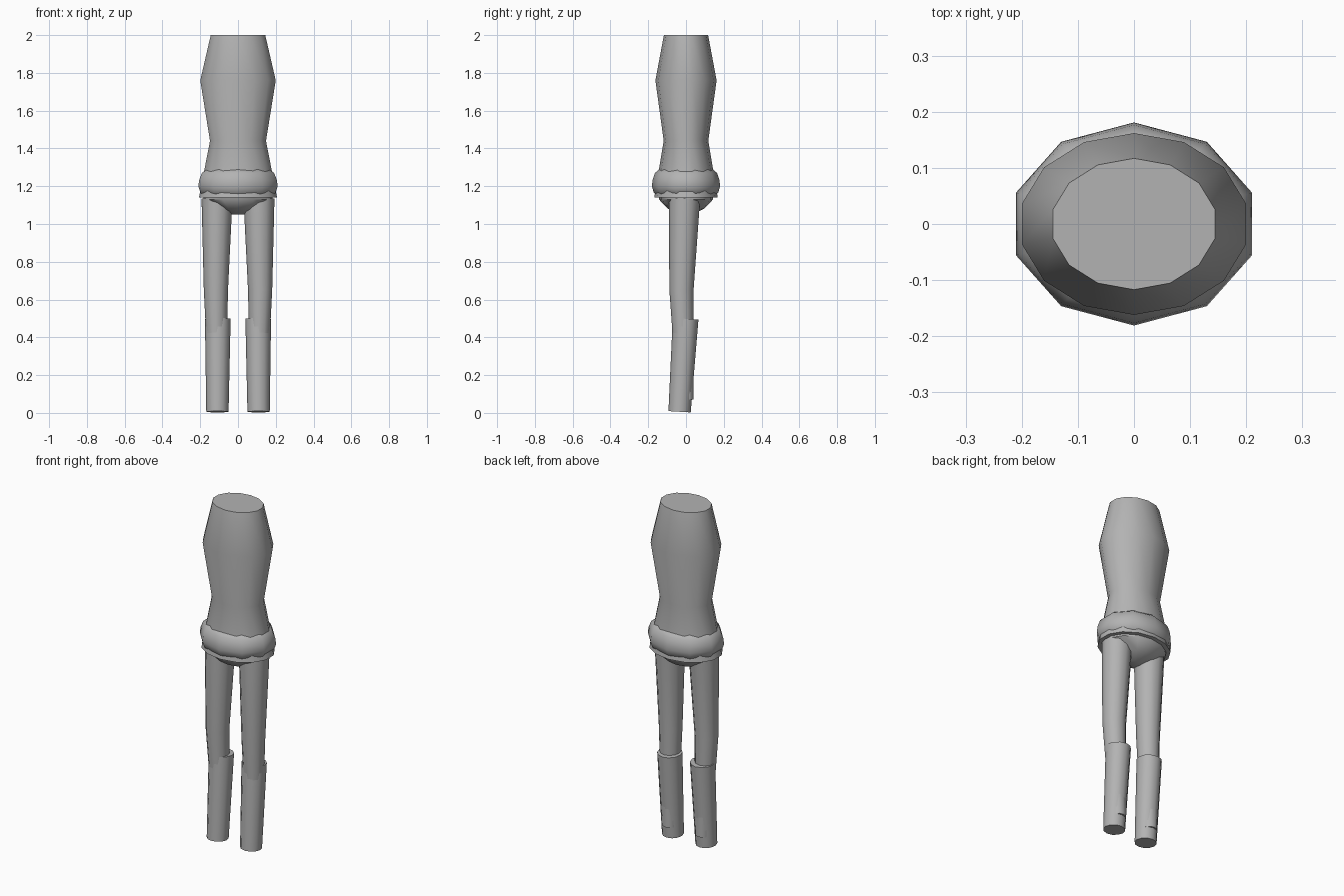
import bpy, bmesh, math

if "Cube" in bpy.data.objects:
    bpy.data.objects.remove(bpy.data.objects["Cube"])

grey = bpy.data.materials.new("plain grey")
grey.diffuse_color = (0.45, 0.45, 0.45, 1)
grey.use_nodes = True
grey.node_tree.nodes["Principled BSDF"].inputs["Base Color"].default_value = grey.diffuse_color


def loft(name, sides, rings, cap=True, tilt=0.0):
    """Skin elliptical rings (cx, cy, z, rx, ry); tilt slopes rings in y."""
    bm = bmesh.new()
    loops = []
    for cx, cy, z, rx, ry in rings:
        loop = []
        for i in range(sides):
            a = 2 * math.pi * i / sides
            dy = ry * math.cos(a)
            loop.append(bm.verts.new((cx + rx * math.sin(a), cy + dy, z + tilt * dy)))
        loops.append(loop)
    for lo, hi in zip(loops, loops[1:]):
        for i in range(sides):
            j = (i + 1) % sides
            bm.faces.new((lo[i], lo[j], hi[j], hi[i]))
    if cap:
        bm.faces.new(loops[0])
        bm.faces.new(loops[-1])
    bmesh.ops.recalc_face_normals(bm, faces=bm.faces)
    me = bpy.data.meshes.new(name)
    bm.to_mesh(me)
    bm.free()
    me.materials.append(grey)
    ob = bpy.data.objects.new(name, me)
    bpy.context.collection.objects.link(ob)
    bpy.ops.object.select_all(action='DESELECT')
    ob.select_set(True)
    bpy.context.view_layer.objects.active = ob
    bpy.ops.object.shade_smooth_by_angle(angle=math.radians(45))
    return ob


# Torso: flared hip, narrow waist, wide chest, flat top
loft("torso", 14, [
    (0, 0, 1.14, 0.212, 0.168),
    (0, 0, 1.44, 0.152, 0.118),
    (0, 0, 1.76, 0.205, 0.162),
    (0, 0, 2.00, 0.148, 0.117)])

# Padded band around the hips, ends sunk into the torso
loft("hip_band", 10, [(0, 0, z, 0.221 * s, 0.181 * s) for z, s in
     ((1.15, 0.85), (1.165, 0.94), (1.20, 1.0), (1.235, 0.975), (1.27, 0.91), (1.29, 0.78))])

# Pelvis: shallow bowl under the torso
loft("pelvis", 14, [
    (0, 0, 1.05, 0.03, 0.03),
    (0, 0, 1.08, 0.115, 0.095),
    (0, 0, 1.13, 0.188, 0.143),
    (0, 0, 1.20, 0.190, 0.145)])

for side, sx in (("left", 1), ("right", -1)):
    # Leg: tapers to the knee and runs down through the boot
    loft(side + "_leg", 12, [
        (sx * 0.108, -0.003, 0.07, 0.043, 0.043),
        (sx * 0.117, -0.024, 0.65, 0.064, 0.064),
        (sx * 0.111, -0.008, 1.135, 0.082, 0.083)])
    # Boot: leaning tube around the lower leg
    loft(side + "_boot", 12, [
        (sx * 0.109, -0.034, 0.006, 0.059, 0.059),
        (sx * 0.107, -0.002, 0.498, 0.068, 0.068)], tilt=-0.06)
